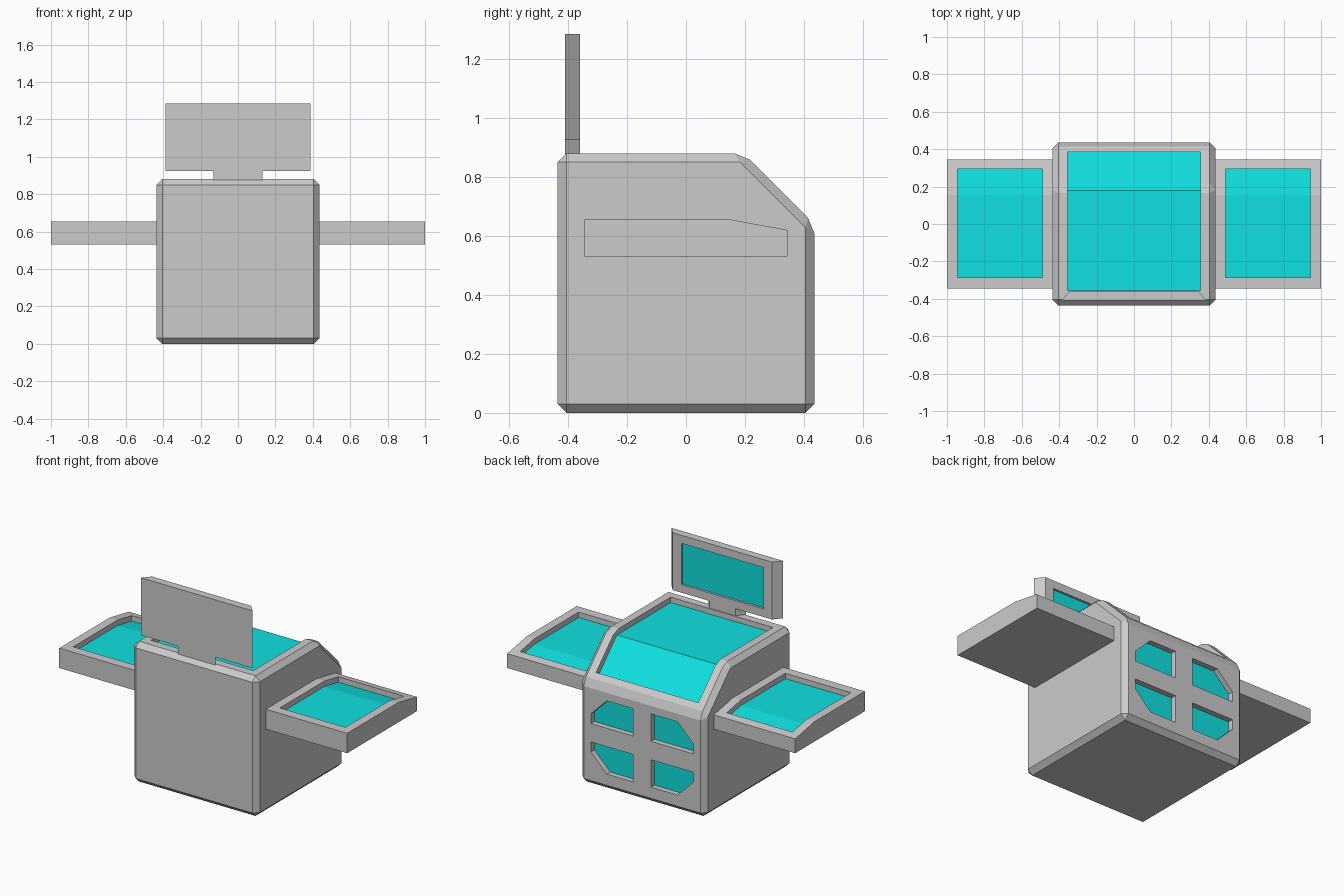
import bpy, bmesh

cube = bpy.data.objects.get("Cube")
if cube:
    bpy.data.objects.remove(cube, do_unlink=True)


def material(name, rgb):
    m = bpy.data.materials.new(name)
    m.use_nodes = True
    m.diffuse_color = (*rgb, 1)
    m.node_tree.nodes["Principled BSDF"].inputs["Base Color"].default_value = (*rgb, 1)
    return m


GREY = material("light_grey", (0.6, 0.6, 0.6))
CYAN = material("cyan_glass", (0.005, 0.75, 0.75))
PLACE = {"x": lambda a, b, t: (t, a, b),
         "y": lambda a, b, t: (a, t, b),
         "z": lambda a, b, t: (a, b, t)}


def prism(name, profile, axis, lo, hi, mat=GREY, bevel=0):
    """Extrude a flat profile along an axis, with optional chamfered edges."""
    bm = bmesh.new()
    ends = [[bm.verts.new(PLACE[axis](a, b, t)) for a, b in profile] for t in (lo, hi)]
    bm.faces.new(ends[0])
    bm.faces.new(ends[1])
    n = len(profile)
    for i in range(n):
        j = (i + 1) % n
        bm.faces.new((ends[0][i], ends[0][j], ends[1][j], ends[1][i]))
    bmesh.ops.recalc_face_normals(bm, faces=bm.faces)
    if bevel:
        bmesh.ops.bevel(bm, geom=bm.edges[:], offset=bevel, segments=1,
                        profile=0.5, affect="EDGES")
    mesh = bpy.data.meshes.new(name)
    bm.to_mesh(mesh)
    bm.free()
    mesh.materials.append(mat)
    obj = bpy.data.objects.new(name, mesh)
    bpy.context.collection.objects.link(obj)
    return obj


def carve(target, cutter):
    """Subtract the cutter for good and remove it."""
    mod = target.modifiers.new("recess", "BOOLEAN")
    mod.operation = "DIFFERENCE"
    mod.solver = "EXACT"
    mod.object = cutter
    bpy.context.view_layer.update()
    graph = bpy.context.evaluated_depsgraph_get()
    mesh = bpy.data.meshes.new_from_object(target.evaluated_get(graph))
    target.modifiers.clear()
    target.data = mesh
    bpy.data.objects.remove(cutter, do_unlink=True)


def top_recess(target, name, floor, lo, hi):
    """Sink a tray that follows a floor line, and lay glass on its floor."""
    above = [(floor[-1][0], 1.2), (floor[0][0], 1.2)]
    carve(target, prism("cutter", floor + above, "x", lo, hi))
    lid = [(y, z + 0.006) for y, z in reversed(floor)]
    prism(name, floor + lid, "x", lo, hi, CYAN)


def wall_recess(target, name, outline, depth_y):
    """Sink a pocket into a back-facing wall, with glass at its bottom."""
    carve(target, prism("cutter", outline, "y", depth_y, depth_y + 0.1))
    prism(name, outline, "y", depth_y, depth_y + 0.006, CYAN)


# Chamfered cabinet with a sloping top edge at the back
body = prism("cabinet_body",
             [(-0.435, 0), (0.435, 0), (0.435, 0.64), (0.195, 0.88), (-0.435, 0.88)],
             "x", -0.435, 0.435, bevel=0.03)
top_recess(body, "top_glass", [(-0.355, 0.84), (0.178, 0.84), (0.385, 0.633)],
           -0.355, 0.355)

# Four back windows, each with its outer corner cut off
for sx, side in ((1, "left"), (-1, "right")):
    for sz, row in ((1, "upper"), (-1, "lower")):
        corner = [(0.062, 0.058), (0.355, 0.058), (0.355, 0.12),
                  (0.245, 0.23), (0.062, 0.23)]
        outline = [(sx * a, 0.33 + sz * b) for a, b in corner]
        wall_recess(body, f"{row}_{side}_window", outline, 0.395)

# Side trays
for s, side in ((1, "left"), (-1, "right")):
    tray = prism(f"{side}_tray",
                 [(-0.345, 0.53), (0.345, 0.53), (0.345, 0.62),
                  (0.155, 0.655), (-0.345, 0.655)],
                 "x", *sorted((s * 0.42, s)))
    top_recess(tray, f"{side}_tray_glass",
               [(-0.285, 0.615), (0.155, 0.615), (0.295, 0.589)],
               *sorted((s * 0.49, s * 0.945)))


# Screen and neck, both narrowing towards the back
def tapered(front, back):
    return [(-front, -0.41), (front, -0.41), (back, -0.36), (-back, -0.36)]


screen = prism("screen_housing", tapered(0.388, 0.345), "z", 0.925, 1.285)
prism("screen_neck", tapered(0.13, 0.09), "z", 0.87, 0.925)
wall_recess(screen, "screen_glass",
            [(-0.285, 0.975), (0.285, 0.975), (0.285, 1.235), (-0.285, 1.235)], -0.38)
